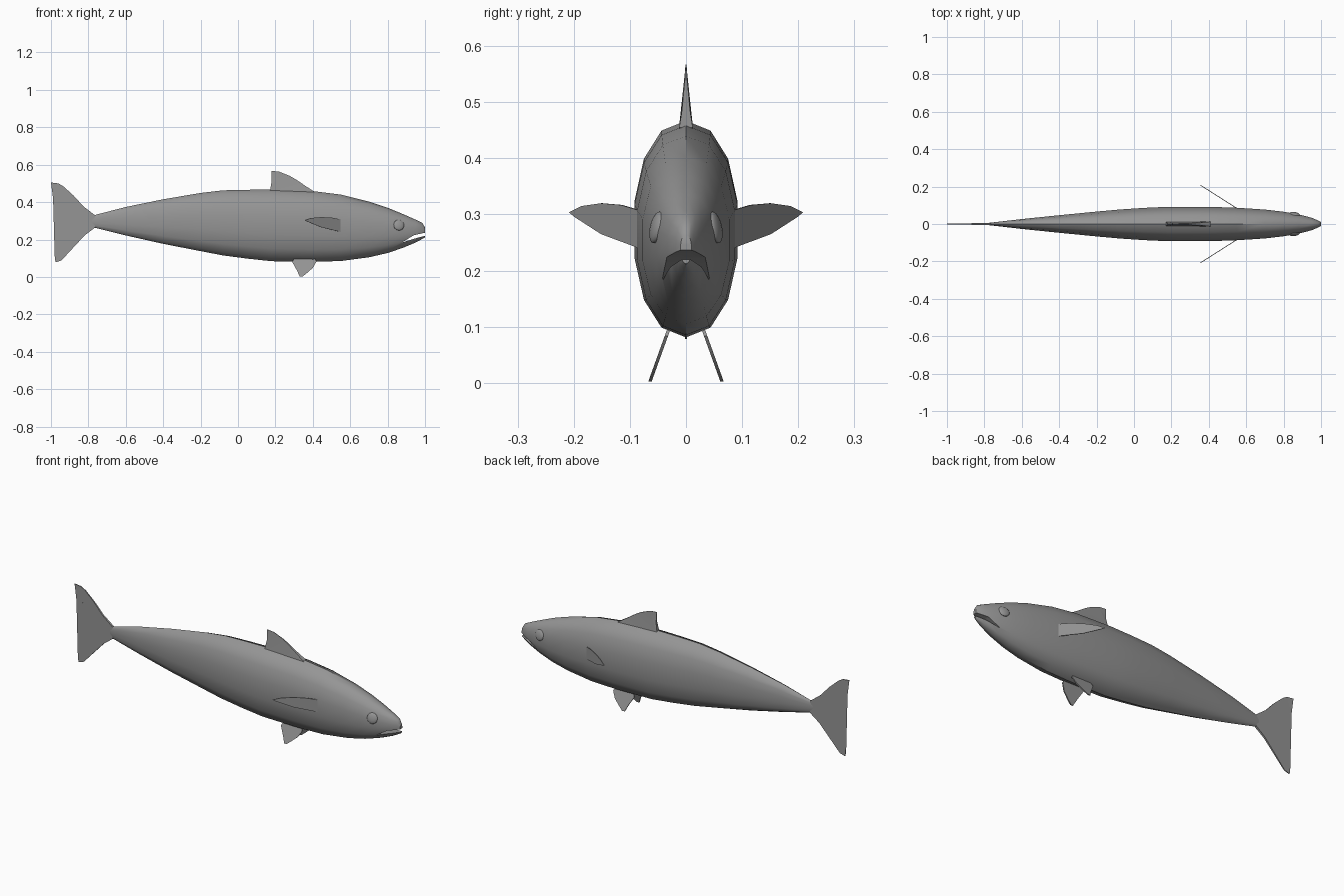
import bpy, bmesh, math

if "Cube" in bpy.data.objects:
    bpy.data.objects.remove(bpy.data.objects["Cube"])

grey = bpy.data.materials.new("fish_grey")
grey.diffuse_color = (0.3, 0.3, 0.3, 1)
grey.use_nodes = True
grey.node_tree.nodes["Principled BSDF"].inputs["Base Color"].default_value = grey.diffuse_color


def finish(name, bm, angle=40):
    bmesh.ops.recalc_face_normals(bm, faces=bm.faces[:])
    me = bpy.data.meshes.new(name)
    bm.to_mesh(me)
    bm.free()
    me.materials.append(grey)
    ob = bpy.data.objects.new(name, me)
    bpy.context.collection.objects.link(ob)
    smooth(ob, angle)
    return ob


def smooth(ob, angle):
    bpy.ops.object.select_all(action='DESELECT')
    ob.select_set(True)
    bpy.context.view_layer.objects.active = ob
    bpy.ops.object.shade_smooth_by_angle(angle=math.radians(angle))


def plate(name, points, angle=40):
    """Thin solid: each point is (centre, half-thickness vector)."""
    bm = bmesh.new()
    a, b = ([bm.verts.new([c[i] + s * h[i] for i in range(3)]) for c, h in points] for s in (1, -1))
    n = len(points)
    caps = [bm.faces.new(a), bm.faces.new(b[::-1])]
    for i in range(n):
        j = (i + 1) % n
        bm.faces.new((a[j], a[i], b[i], b[j]))
    bmesh.ops.triangulate(bm, faces=caps)
    return finish(name, bm, angle)


# Body: lofted rings (x, top z, bottom z, half width)
stations = [(-0.80, .318, .280, .004), (-0.77, .330, .264, .007), (-0.6, .374, .222, .027),
            (-0.4, .415, .177, .048), (-0.2, .449, .138, .068), (-0.08, .463, .115, .079),
            (0.05, .466, .098, .088), (0.18, .467, .084, .094), (0.40, .459, .081, .094),
            (0.55, .440, .085, .089), (0.70, .403, .105, .079), (0.80, .370, .128, .067),
            (0.88, .337, .155, .053), (0.95, .306, .184, .034), (0.985, .289, .203, .019),
            (1.0, .265, .212, .010)]
SIDES = 14
bm = bmesh.new()
rings = []
for x, top, bot, w in stations:
    ring = []
    for k in range(SIDES):
        t = 2 * math.pi * k / SIDES
        s, c = (math.copysign(abs(v) ** 0.92, v) for v in (math.sin(t), math.cos(t)))
        ring.append(bm.verts.new((x, w * s, (top + bot) / 2 + (top - bot) / 2 * c)))
    rings.append(ring)
for r, q in zip(rings, rings[1:]):
    for k in range(SIDES):
        j = (k + 1) % SIDES
        bm.faces.new((r[k], r[j], q[j], q[k]))
bm.faces.new(rings[0])
bm.faces.new(rings[-1])
body = finish("body", bm)

# Open mouth: wedge cut between the jaws
mouth = [(.875, .183), (.94, .223), (1.03, .243), (1.03, .228), (.94, .204)]
cutter = plate("mouth_cutter", [((x, 0, z), (0, .2, 0)) for x, z in mouth])
cutter.hide_render = True
cut = body.modifiers.new("mouth", 'BOOLEAN')
cut.operation = 'DIFFERENCE'
cut.solver = 'EXACT'
cut.object = cutter
bpy.context.view_layer.objects.active = body
bpy.ops.object.modifier_apply(modifier="mouth")
bpy.data.objects.remove(cutter)
smooth(body, 40)

# Tail fin, thinning to the rear
tail = [(-.765, .33), (-.826, .377), (-.88, .436), (-.933, .484), (-.96, .5), (-1, .505),
        (-.99, .468), (-.938, .398), (-.90, .34), (-.888, .307), (-.90, .238), (-.96, .158),
        (-.98, .11), (-.976, .078), (-.944, .088), (-.87, .168), (-.82, .222), (-.765, .263)]
plate("tail_fin", [((x, 0, z), (0, .002 + .02 * max(0, x + .97), 0)) for x, z in tail])

# Dorsal fin, flared at its base
dorsal = [(.165, .44, .014), (.172, .468, .010), (.18, .51, .005), (.178, .567, .001),
          (.22, .563, .001), (.275, .541, .002), (.31, .521, .004), (.36, .487, .007),
          (.41, .455, .012), (.40, .44, .014)]
plate("dorsal_fin", [((x, 0, z), (0, h, 0)) for x, z, h in dorsal])

pectoral = [(.075, .237), (.075, .305), (.115, .317), (.15, .320), (.185, .315),
            (.207, .304), (.198, .296), (.15, .265)]
pelvic = [(.30, .10), (.29, .08), (.315, .035), (.33, .002), (.345, .002), (.37, .022),
          (.40, .048), (.42, .083), (.41, .10)]
for side, label in ((1, "left"), (-1, "right")):
    # Pectoral fin, swept backwards
    plate(label + "_pectoral_fin", [((.54 - (y - .09) * 1.57, side * y, z), (.001, side * .0016, 0))
                                    for y, z in pectoral])
    # Pelvic fin, splayed outwards
    plate(label + "_pelvic_fin", [((x, side * (.065 - .36 * z), z), (0, .003, 0)) for x, z in pelvic])
    # Eye: flattened ball following the cheek
    bpy.ops.mesh.primitive_uv_sphere_add(segments=16, ring_count=10, radius=1,
                                         location=(.86, side * .052, .277),
                                         rotation=(side * .22, 0, -side * .22))
    eye = bpy.context.object
    eye.name = label + "_eye"
    eye.scale = (.029, .011, .029)
    eye.data.materials.append(grey)
    smooth(eye, 40)
